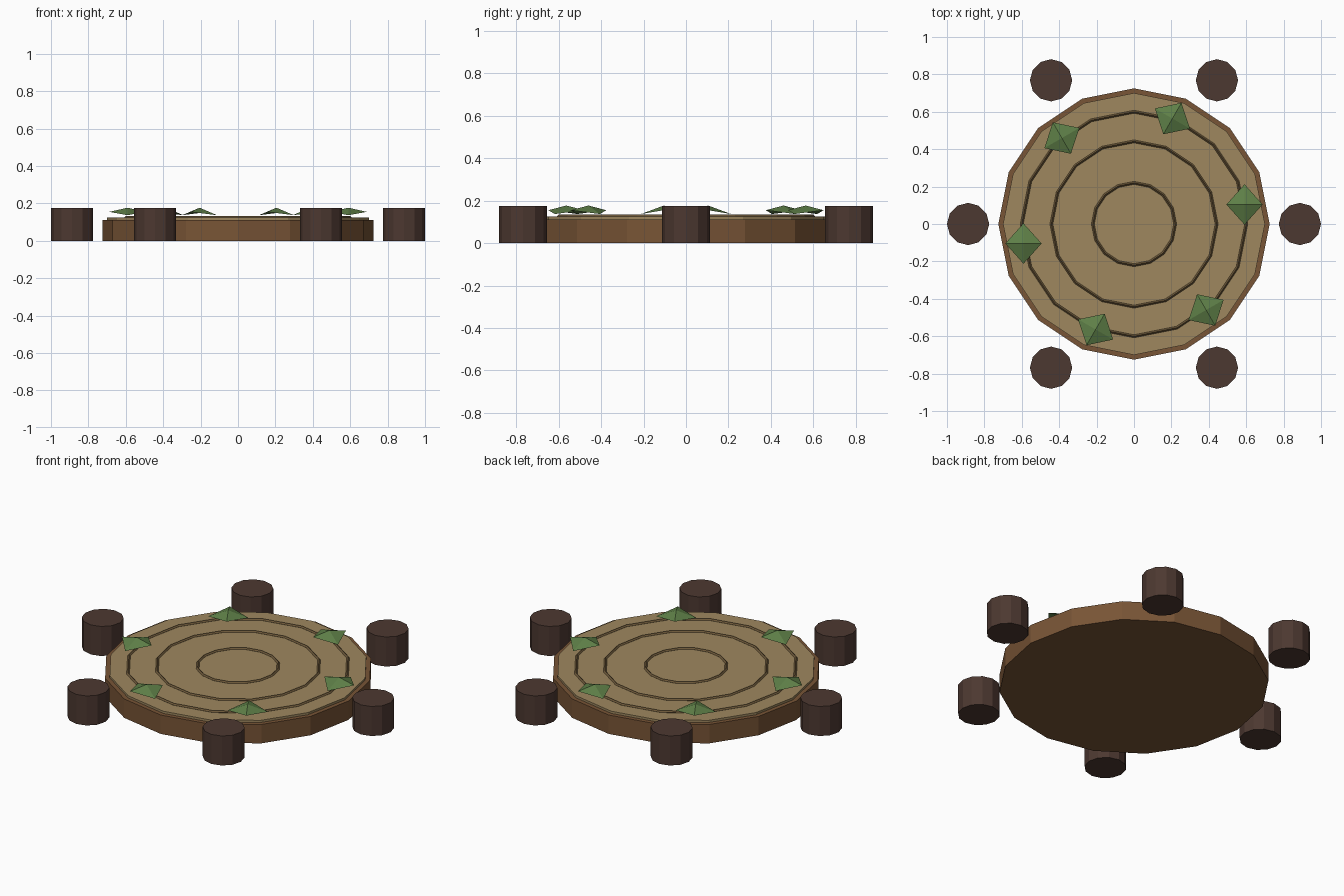
import bpy, bmesh, math
from mathutils import Matrix

if "Cube" in bpy.data.objects:
    bpy.data.objects.remove(bpy.data.objects["Cube"])


def material(name, srgb):
    m = bpy.data.materials.new(name)
    m.diffuse_color = [((c + 0.055) / 1.055) ** 2.4 for c in srgb] + [1.0]
    m.use_nodes = True
    m.node_tree.nodes["Principled BSDF"].inputs["Base Color"].default_value = m.diffuse_color
    return m


BARK = material("bark_brown", (0.47, 0.33, 0.21))
TAN = material("cut_wood_tan", (0.62, 0.53, 0.37))
GROOVE = material("ring_brown", (0.42, 0.34, 0.22))
STUMP = material("dark_stump", (0.30, 0.22, 0.19))
LEAF = material("leaf_green", (0.37, 0.50, 0.28))


def finish(name, bm, mat):
    bmesh.ops.recalc_face_normals(bm, faces=bm.faces)
    me = bpy.data.meshes.new(name)
    bm.to_mesh(me)
    bm.free()
    me.materials.append(mat)
    ob = bpy.data.objects.new(name, me)
    bpy.context.collection.objects.link(ob)
    return ob


def cylinder(name, r, z0, z1, sides, mat, x=0, y=0):
    bm = bmesh.new()
    bmesh.ops.create_cone(bm, cap_ends=True, segments=sides, radius1=r, radius2=r,
                          depth=z1 - z0, matrix=Matrix.Translation((x, y, (z0 + z1) / 2)))
    return finish(name, bm, mat)


def ring(name, r, z, minor, sides, mat):
    # diamond section swept around the centre
    bm = bmesh.new()
    loops = []
    for i in range(sides):
        a = 2 * math.pi * i / sides
        loops.append([bm.verts.new(((r + dr) * math.cos(a), (r + dr) * math.sin(a), z + dz))
                      for dr, dz in ((minor, 0), (0, minor), (-minor, 0), (0, -minor))])
    for i in range(sides):
        p, q = loops[i], loops[(i + 1) % sides]
        for j in range(4):
            k = (j + 1) % 4
            bm.faces.new((p[j], q[j], q[k], p[k]))
    return finish(name, bm, mat)


def leaf(name, x, y, yaw):
    # folded leaf: sides droop lower than the two tips
    bm = bmesh.new()
    pts = [(0.097, 0, 0.155), (0, 0.108, 0.137), (-0.097, 0, 0.155), (0, -0.108, 0.137)]
    v = [bm.verts.new(p) for p in pts]
    top = bm.verts.new((0, 0, 0.177))
    for i in range(4):
        bm.faces.new((v[i], v[(i + 1) % 4], top))
    bm.faces.new((v[0], v[2], v[1]))
    bm.faces.new((v[0], v[3], v[2]))
    bm.transform(Matrix.Translation((x, y, 0)) @ Matrix.Rotation(yaw, 4, 'Z'))
    return finish(name, bm, LEAF)


# Wooden slab and its cut top
cylinder("slab", 0.725, 0, 0.112, 16, BARK)
cylinder("slab_top", 0.70, 0.112, 0.125, 16, TAN)

# Growth rings
for i, r in enumerate((0.22, 0.442, 0.60)):
    ring(f"growth_ring_{i + 1}", r, 0.126, 0.008, 16, GROOVE)

# Stumps and leaves around the slab
for i in range(6):
    a = math.radians(60 * i)
    cylinder(f"stump_{i + 1}", 0.113, 0, 0.175, 12, STUMP,
             0.887 * math.cos(a), 0.887 * math.sin(a))
    b = a + math.radians(10)
    leaf(f"leaf_{i + 1}", 0.60 * math.cos(b), 0.60 * math.sin(b), a)
